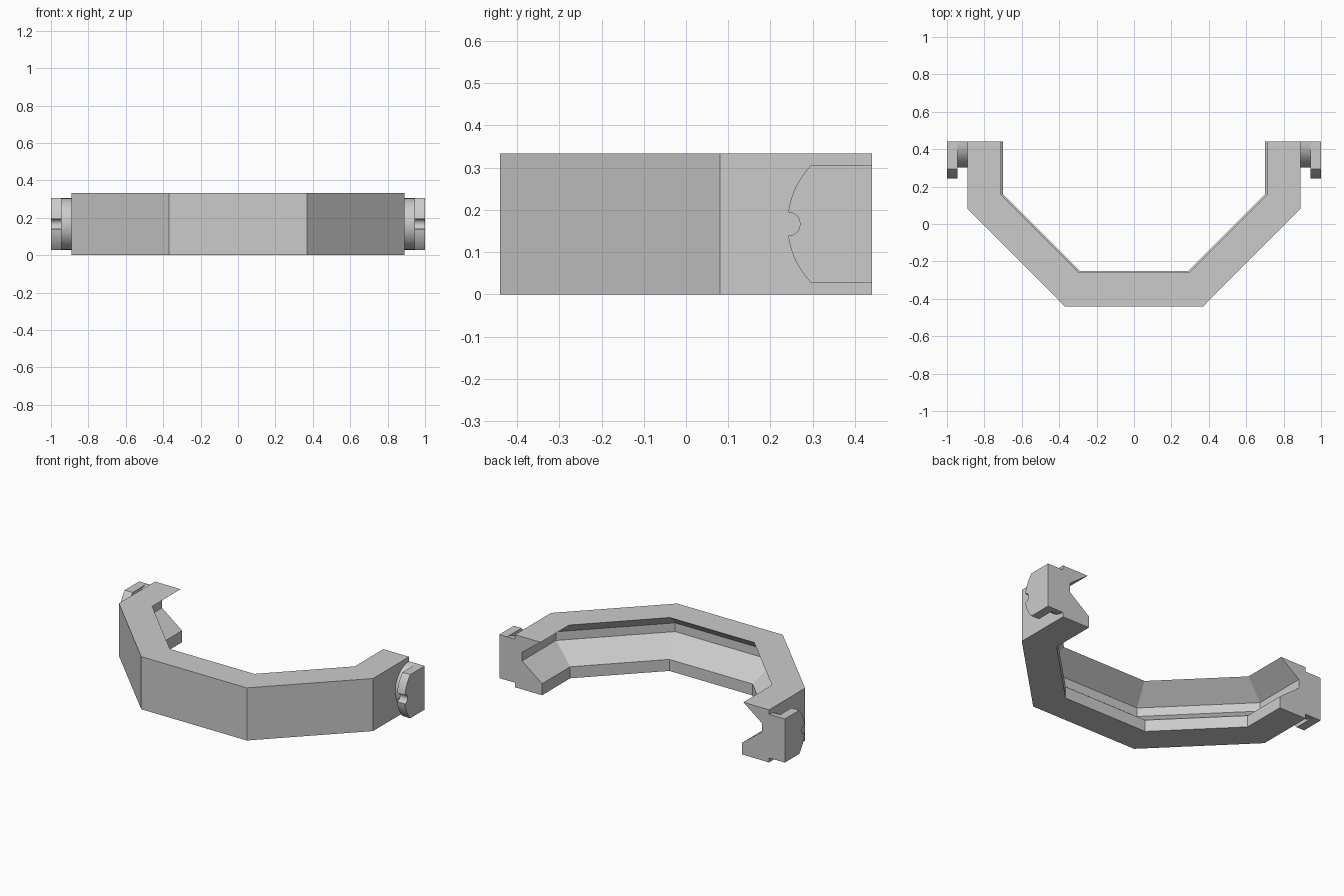
import bpy, bmesh
from math import sin, cos, tan, pi, radians, asin

if "Cube" in bpy.data.objects:
    bpy.data.objects.remove(bpy.data.objects["Cube"], do_unlink=True)

grey = bpy.data.materials.new("plain grey")
grey.use_nodes = True
grey.diffuse_color = (0.6, 0.6, 0.6, 1)
grey.node_tree.nodes["Principled BSDF"].inputs["Base Color"].default_value = (0.6, 0.6, 0.6, 1)

HEIGHT = 0.333
MID = HEIGHT / 2
BACK = 0.44      # y of the open ends
SIDE = 0.89      # outer x of the band


def loft(name, rings, smooth=False):
    """Skin a list of equal closed rings and cap both ends."""
    bm = bmesh.new()
    loops = [[bm.verts.new(p) for p in ring] for ring in rings]
    n = len(loops[0])
    for a, b in zip(loops, loops[1:]):
        for i in range(n):
            j = (i + 1) % n
            bm.faces.new((a[i], a[j], b[j], b[i]))
    bm.faces.new(loops[0])
    bm.faces.new(loops[-1])
    bmesh.ops.recalc_face_normals(bm, faces=bm.faces)
    mesh = bpy.data.meshes.new(name)
    bm.to_mesh(mesh)
    bm.free()
    mesh.materials.append(grey)
    obj = bpy.data.objects.new(name, mesh)
    bpy.context.collection.objects.link(obj)
    if smooth:
        bpy.ops.object.select_all(action='DESELECT')
        obj.select_set(True)
        bpy.context.view_layer.objects.active = obj
        bpy.ops.object.shade_smooth_by_angle(angle=radians(30))
    return obj


# Grooved band: section as (depth inward, height), mitred along a half octagon
section = [(0, 0), (0.19, 0), (0.19, 0.073), (0.05, 0.18),
           (0.05, 0.235), (0.18, HEIGHT), (0, HEIGHT)]
k = tan(pi / 8)
stations = [lambda t: (SIDE - t, BACK),
            lambda t: (SIDE - t, 0.08 + k * t),
            lambda t: (0.37 - k * t, -BACK + t)]


def ring(station, side):
    return [(side * station(t)[0], station(t)[1], z) for t, z in section]


loft("grooved_band", [ring(s, 1) for s in stations]
     + [ring(s, -1) for s in reversed(stations)])


def arc(cy, radius, start, end, steps):
    """Points (y, z) on an arc; angle 0 points to the front."""
    angles = [start + (end - start) * i / steps for i in range(steps + 1)]
    return [(cy - radius * cos(a), MID + radius * sin(a)) for a in angles]


# Neck: half disc; head: wider curved plate with a round notch
HALF = 0.138
R = 0.2
wide = asin(HALF / R)
slot = asin(0.028 / R)
neck = arc(BACK, HALF, -pi / 2, pi / 2, 24)
head = ([(BACK, MID - HALF)] + arc(BACK, R, -wide, -slot, 10)
        + arc(BACK - R * cos(slot), 0.028, -pi / 2, -3 * pi / 2, 12)[1:-1]
        + arc(BACK, R, slot, wide, 10) + [(BACK, MID + HALF)])

for side, label in ((1, "left"), (-1, "right")):
    for part, outline, x0, x1 in (("hook_neck", neck, SIDE - 0.01, 0.945),
                                  ("hook_head", head, 0.945, 1.0)):
        loft(f"{label}_{part}",
             [[(side * x, y, z) for y, z in outline] for x in (x0, x1)], True)
